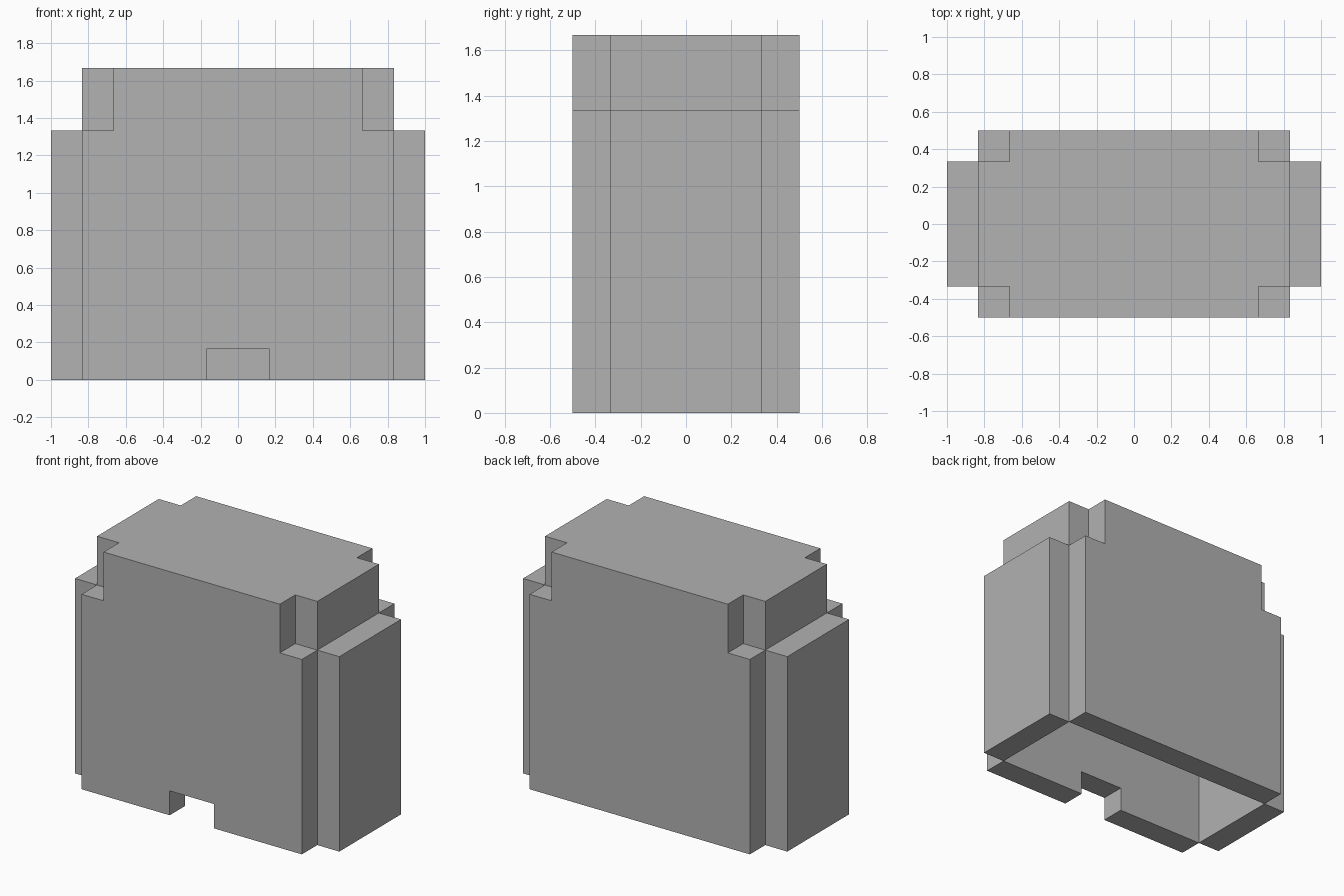
import bpy
import bmesh
from mathutils import Vector

cube = bpy.data.objects.get("Cube")
if cube:
    bpy.data.objects.remove(cube, do_unlink=True)

U = 1 / 6  # one step of the blocky grid

# Single plain grey
grey = bpy.data.materials.new("plain_grey")
grey.use_nodes = True
colour = (0.445, 0.445, 0.445, 1)
grey.diffuse_color = colour
grey.node_tree.nodes["Principled BSDF"].inputs["Base Color"].default_value = colour


def panel(name, half_profile, y0, y1):
    """Extrude an x-z outline, mirrored across x = 0, from y0 to y1 (grid steps)."""
    outline = half_profile + [(-x, z) for x, z in reversed(half_profile)]
    return prism(name, outline, y0, y1)


def prism(name, outline, y0, y1):
    bm = bmesh.new()
    face = bm.faces.new([bm.verts.new(Vector((x, y0, z)) * U) for x, z in outline])
    moved = bmesh.ops.extrude_face_region(bm, geom=[face])["geom"]
    verts = [v for v in moved if isinstance(v, bmesh.types.BMVert)]
    bmesh.ops.translate(bm, verts=verts, vec=(0, (y1 - y0) * U, 0))
    bmesh.ops.recalc_face_normals(bm, faces=bm.faces)
    mesh = bpy.data.meshes.new(name)
    bm.to_mesh(mesh)
    bm.free()
    mesh.materials.append(grey)
    obj = bpy.data.objects.new(name, mesh)
    bpy.context.collection.objects.link(obj)
    return obj


# Front and back walls with stepped shoulders; the front has a notch at the bottom
shoulders = [(5, 0), (5, 8), (4, 8), (4, 10)]
panel("front_wall", [(1, 1), (1, 0)] + shoulders, -3, -2)
panel("back_wall", shoulders, 2, 3)

# Thick top block closing the hollow inside
panel("top_block", [(5, 8), (5, 10)], -2, 2)

# Side walls standing outside the hollow
for name, side in (("left_wall", 1), ("right_wall", -1)):
    prism(name, [(5 * side, 0), (6 * side, 0), (6 * side, 8), (5 * side, 8)], -2, 2)
